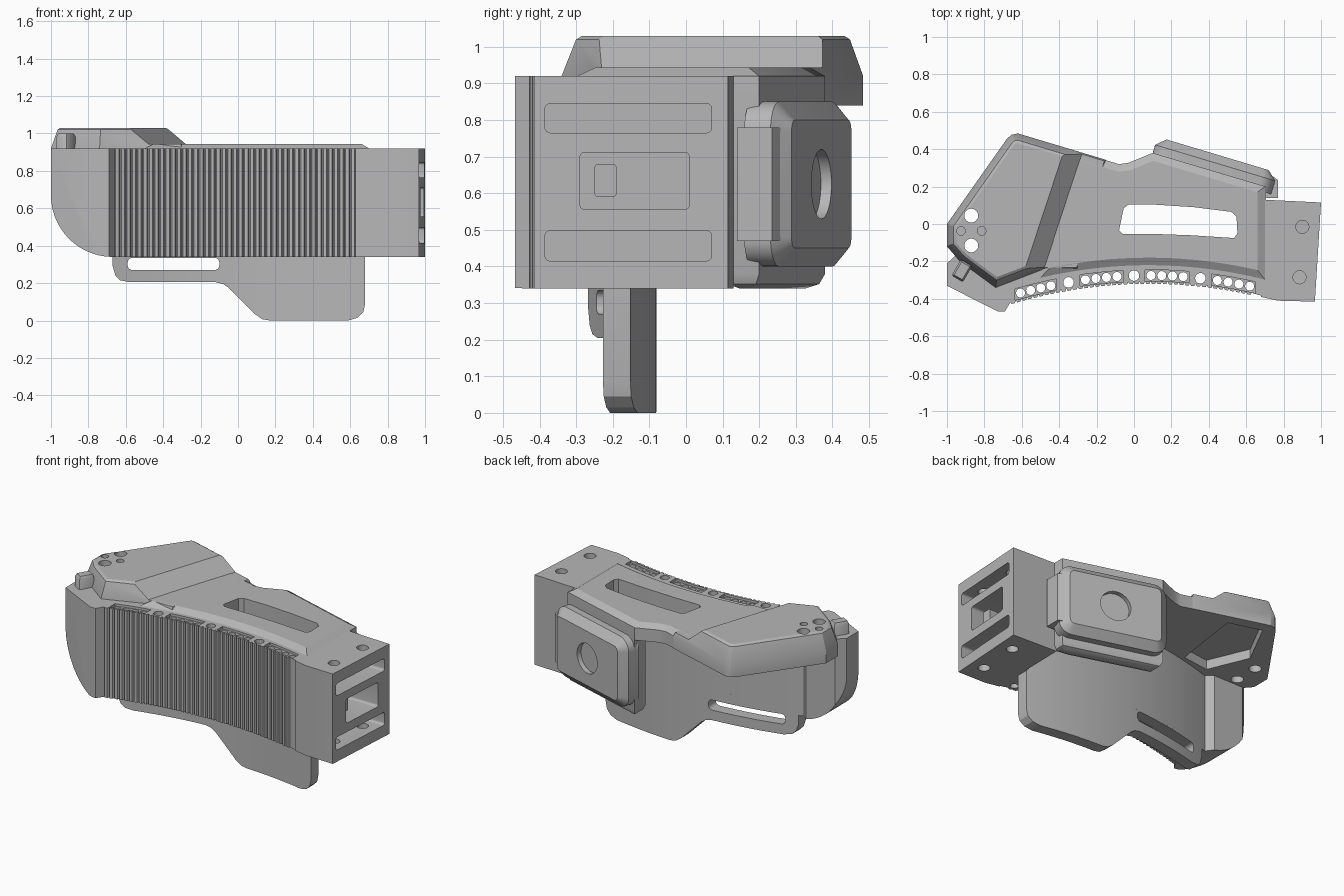
import bpy, bmesh, math
from mathutils import Matrix, Vector

cube = bpy.data.objects.get("Cube")
if cube:
    bpy.data.objects.remove(cube, do_unlink=True)

grey = bpy.data.materials.new("plain_grey")
grey.use_nodes = True
COLOUR = (0.47, 0.47, 0.47, 1)
grey.diffuse_color = COLOUR
for node in grey.node_tree.nodes:
    if node.type == 'BSDF_PRINCIPLED':
        node.inputs["Base Color"].default_value = COLOUR
        node.inputs["Roughness"].default_value = 0.6

# Frames mapping an outline (u, v) and height h into the model
XZ = Matrix(((1, 0, 0, 0), (0, 0, 1, 0), (0, 1, 0, 0), (0, 0, 0, 1)))
YZ = Matrix(((0, 0, 1, 0), (1, 0, 0, 0), (0, 1, 0, 0), (0, 0, 0, 1)))


def inset(pts, d):
    """Move every edge of a counter-clockwise outline inward by d."""
    out = []
    for i, p in enumerate(pts):
        e1 = (p - pts[i - 1]).normalized()
        e2 = (pts[(i + 1) % len(pts)] - p).normalized()
        n1, n2 = Vector((-e1.y, e1.x)), Vector((-e2.y, e2.x))
        out.append(p + (n1 + n2) * (d / max(0.3, 1 + n1.dot(n2))))
    return out


def loft(name, outline, layers, frame=Matrix()):
    """Closed solid through (height, inset) layers of one outline."""
    pts = [Vector(p) for p in outline]
    area = sum(pts[i - 1].x * p.y - p.x * pts[i - 1].y for i, p in enumerate(pts))
    if area < 0:
        pts.reverse()
    bm = bmesh.new()
    rings = [[bm.verts.new(frame @ Vector((p.x, p.y, h))) for p in inset(pts, d)]
             for h, d in layers]
    bm.faces.new(rings[0][::-1])
    bm.faces.new(rings[-1])
    for a, b in zip(rings, rings[1:]):
        for i in range(len(a)):
            bm.faces.new((a[i - 1], a[i], b[i], b[i - 1]))
    bmesh.ops.recalc_face_normals(bm, faces=bm.faces)
    mesh = bpy.data.meshes.new(name)
    bm.to_mesh(mesh)
    bm.free()
    mesh.materials.append(grey)
    obj = bpy.data.objects.new(name, mesh)
    bpy.context.collection.objects.link(obj)
    return obj


def prism(name, outline, a, b, frame=Matrix()):
    return loft(name, outline, [(a, 0), (b, 0)], frame)


def apply(obj, cutters, operation='DIFFERENCE'):
    """Bake booleans into obj and remove the cutters."""
    for c in cutters:
        mod = obj.modifiers.new("cut", 'BOOLEAN')
        mod.operation, mod.solver, mod.object = operation, 'EXACT', c
    bpy.context.view_layer.update()
    graph = bpy.context.evaluated_depsgraph_get()
    mesh = bpy.data.meshes.new_from_object(obj.evaluated_get(graph))
    obj.modifiers.clear()
    obj.data = mesh
    for c in cutters:
        bpy.data.objects.remove(c, do_unlink=True)


def rounded(u0, v0, u1, v1, r, n=6):
    pts = []
    for k, (cu, cv) in enumerate(((u1 - r, v1 - r), (u0 + r, v1 - r),
                                  (u0 + r, v0 + r), (u1 - r, v0 + r))):
        for j in range(n + 1):
            t = math.pi / 2 * (k + j / n)
            pts.append((cu + r * math.cos(t), cv + r * math.sin(t)))
    return pts


def hole(x, y, r, a, b):
    pts = [(x + r * math.cos(math.tau * i / 24), y + r * math.sin(math.tau * i / 24))
           for i in range(24)]
    return prism("hole", pts, a, b)


def front(x, off=0.0):
    """Depth of the curved front, plus an offset to the back."""
    return -0.32 - 0.2 * (x - 0.08) ** 2 + off


def steps(a, b, n):
    return [a + (b - a) * i / n for i in range(n + 1)]


def strip(a, b, near, far, n=24):
    """Curved band following the front."""
    xs = steps(a, b, n)
    return [(x, front(x, near)) for x in xs] + [(x, front(x, far)) for x in reversed(xs)]


# Ribbed front wall with a left wing
outline = [(-1, -0.33), (-0.73, -0.467), (-0.69, -0.467)]
PITCH = 0.03
for i in range(43):
    x = -0.66 + i * PITCH
    for t, depth in ((0, 0.012), (0.2, 0), (0.75, 0), (0.95, 0.012)):
        px = x + t * PITCH
        outline.append((px, front(px, depth)))
outline += [(0.74, -0.4)]
outline += [(x, front(x, 0.24)) for x in steps(0.74, -0.7, 24)]
outline += [(-0.74, -0.165), (-0.95, -0.165), (-1, -0.21)]
wall = prism("front_wall", outline, 0.34, 0.92)
arc = [(-0.67 - 0.33 * math.cos(t), 0.67 - 0.33 * math.sin(t))
       for t in steps(0, math.pi / 2, 14)]
cutters = [prism("corner", [(-1.1, 0.67)] + arc + [(-0.67, 0.2), (-1.1, 0.2)], -0.7, 0.2, XZ)]
for a, b in ((-0.635, -0.415), (-0.29, -0.06), (0.06, 0.295), (0.415, 0.65)):
    cutters.append(prism("groove", strip(a, b, 0.015, 0.075, 8), 0.905, 1))
    for i in range(4):
        x = a + (b - a) * (0.13 + 0.245 * i)
        cutters.append(hole(x, front(x, 0.045), 0.024, 0.2, 1))
for x in (-0.35, 0, 0.355):
    cutters.append(hole(x, front(x, 0.045), 0.028, 0.2, 1))
apply(wall, cutters)

# Lower tab following the curve, with a strap slot
tab = prism("lower_tab", strip(-0.75, 0.75, 0.165, 0.24), -0.1, 0.4)
profile = [(-0.67, 0.4), (-0.67, 0.29), (-0.655, 0.24), (-0.63, 0.215), (-0.58, 0.205),
           (-0.12, 0.205), (-0.08, 0.195), (-0.05, 0.175), (0.09, 0.035), (0.13, 0.007),
           (0.17, 0), (0.59, 0), (0.64, 0.015), (0.67, 0.045), (0.68, 0.09), (0.68, 0.4)]
apply(tab, [prism("tab_shape", profile, -0.8, 0.5, XZ)], 'INTERSECT')
apply(tab, [prism("slot", rounded(-0.59, 0.27, -0.1, 0.335, 0.025), -0.8, 0.5, XZ)])

# Right mounting block with pockets and pin holes
block = prism("mount_block", [(0.68, -0.39), (0.77, -0.41), (0.967, -0.415), (1, 0.115),
                              (0.69, 0.13)], 0.34, 0.92)
cutters = [prism("pocket", rounded(y0, z0, y1, z1, 0.015), depth, 1.1, YZ)
           for y0, z0, y1, z1, depth in ((-0.385, 0.765, 0.07, 0.845, 0.78),
                                         (-0.385, 0.415, 0.07, 0.498, 0.78),
                                         (-0.29, 0.555, 0.01, 0.712, 0.76))]
for x, y in ((0.9, -0.015), (0.885, -0.285)):
    cutters += [hole(x, y, 0.035, 0.8, 1), hole(x, y, 0.035, 0.2, 0.45)]
apply(block, cutters)
prism("pocket_lug", rounded(-0.25, 0.59, -0.19, 0.68, 0.01), 0.74, 0.92, YZ)

# Low deck with a long opening
edge = [(x, front(x, 0.1)) for x in steps(-0.5, 0.7, 16)]
low = loft("low_deck", edge + [(0.7, 0.2), (0.1, 0.38), (-0.03, 0.327), (-0.08, 0.32),
                               (-0.4, 0.415)],
           [(0.84, 0), (0.92, 0), (0.944, 0.04)])
opening = [(-0.08, -0.035), (-0.055, 0.085), (-0.03, 0.103), (0.12, 0.103), (0.32, 0.09),
           (0.52, 0.065), (0.548, 0.04), (0.553, -0.05), (0.535, -0.075), (0.3, -0.06),
           (0.1, -0.053), (-0.06, -0.053)]
apply(low, [prism("opening", opening, 0.7, 1.1)])

# Raised deck with a slanted step, hollow underside and holes
raised = loft("raised_deck", [(-1, 0), (-0.68, 0.455), (-0.655, 0.477), (-0.62, 0.484),
                              (-0.15, 0.343), (-0.3, -0.24), (-0.48, -0.24), (-0.74, -0.34),
                              (-0.93, -0.2), (-1, -0.12)],
              [(0.84, 0), (0.92, 0), (1.02, 0.035), (1.03, 0.05)])
shear = Matrix(((1, 0, 0.33, 0), (0, 0, 1, 0.37), (0, 1, 0, 0), (0, 0, 0, 1)))
cutters = [prism("step", [(-0.28, 0.943), (0.7, 0.943), (0.7, 1.2), (-0.58, 1.2)],
                 -1, 0.4, shear),
           prism("hollow", [(-0.77, 0.12), (-0.62, 0.41), (-0.25, 0.3), (-0.36, -0.1),
                            (-0.66, -0.14)], 0.7, 0.9)]
for y in (0.045, -0.115):
    cutters.append(hole(-0.87, y, 0.037, 0.7, 1.2))
for x in (-0.925, -0.815):
    cutters.append(hole(x, -0.037, 0.023, 0.95, 1.2))
apply(raised, cutters)

# Small peg at the left end
peg = Matrix.Translation((-0.92, -0.25, 0)) @ Matrix.Rotation(math.radians(-30), 4, 'Z')
loft("left_peg", rounded(-0.035, -0.05, 0.035, 0.05, 0.01, 2),
     [(0.8, 0), (0.98, 0), (1.0, 0.01)], peg)

# Back panel under the deck
loft("back_panel", [(0.1, 0.38), (0.705, 0.2), (0.705, 0.1), (0.6, 0.115), (0.1, 0.27)],
     [(0.34, 0.04), (0.352, 0.012), (0.38, 0), (0.92, 0)])

# Back plate with chamfered rim and round recess
along, out = Vector((0.958, -0.287, 0)), Vector((0.287, 0.958, 0))
frame = Matrix((along, (0, 0, 1), out)).transposed().to_4x4()
frame = Matrix.Translation((0.1, 0.38, 0)) @ frame
plate = loft("back_plate", rounded(0, 0.4, 0.67, 0.85, 0.08, 8),
             [(-0.03, 0), (0.045, 0), (0.09, 0.05)], frame)
disc = rounded(0.24, 0.53, 0.43, 0.72, 0.095, 8)
apply(plate, [prism("recess", disc[:-1], 0.06, 0.2, frame)])
prism("plate_hook", [(0.69, 0.14), (0.77, 0.14), (0.77, 0.235), (0.735, 0.26), (0.67, 0.23)],
      0.47, 0.78)

# Smooth the curves and keep the edges sharp
bpy.ops.object.select_all(action='DESELECT')
parts = [o for o in bpy.context.scene.objects if o.type == 'MESH']
for o in parts:
    o.select_set(True)
bpy.context.view_layer.objects.active = parts[0]
bpy.ops.object.shade_smooth_by_angle(angle=math.radians(28))
